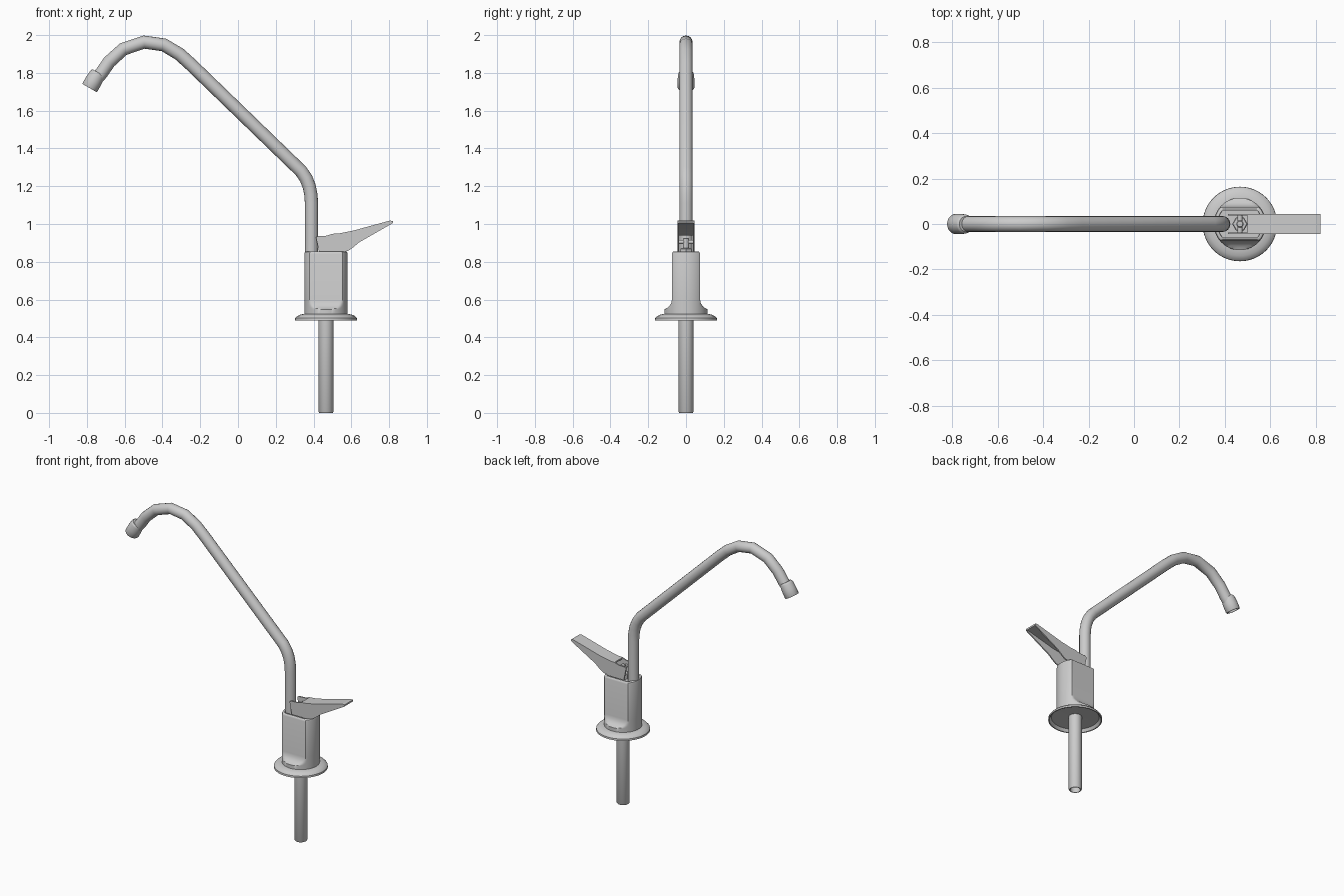
import bpy, bmesh, math
from mathutils import Vector

if "Cube" in bpy.data.objects:
    bpy.data.objects.remove(bpy.data.objects["Cube"], do_unlink=True)

AXIS = 0.466   # x of the shank, flange and body

metal = bpy.data.materials.new("brushed grey metal")
metal.use_nodes = True
GREY = (0.6, 0.6, 0.6, 1)
metal.diffuse_color = GREY
metal.node_tree.nodes["Principled BSDF"].inputs["Base Color"].default_value = GREY


def finish(obj, angle=35):
    obj.data.materials.clear()
    obj.data.materials.append(metal)
    bpy.ops.object.select_all(action='DESELECT')
    obj.select_set(True)
    bpy.context.view_layer.objects.active = obj
    bpy.ops.object.shade_smooth_by_angle(angle=math.radians(angle))
    return obj


def make(name, bm, angle=35):
    bmesh.ops.recalc_face_normals(bm, faces=bm.faces)
    mesh = bpy.data.meshes.new(name)
    bm.to_mesh(mesh)
    bm.free()
    obj = bpy.data.objects.new(name, mesh)
    bpy.context.collection.objects.link(obj)
    return finish(obj, angle)


def loft(name, rings, n=48, origin=(AXIS, 0, 0), axis=(0, 0, 1)):
    """Capped stack of circles (height, radius[, y limit]) along an axis."""
    bm = bmesh.new()
    turn = Vector((0, 0, 1)).rotation_difference(Vector(axis))
    loops = []
    for h, r, *limit in rings:
        w = limit[0] if limit else r
        loop = []
        for i in range(n):
            a = 2 * math.pi * i / n
            y = max(-w, min(w, r * math.sin(a)))
            p = turn @ Vector((r * math.cos(a), y, h)) + Vector(origin)
            loop.append(bm.verts.new(p))
        loops.append(loop)
    for lo, hi in zip(loops, loops[1:]):
        for i in range(n):
            j = (i + 1) % n
            bm.faces.new((lo[i], lo[j], hi[j], hi[i]))
    bm.faces.new(loops[0])
    bm.faces.new(loops[-1])
    return make(name, bm)


def plate(name, outline, y0, y1):
    """Side outline in x and z, extruded from y0 to y1."""
    bm = bmesh.new()
    face = bm.faces.new([bm.verts.new((x, y0, z)) for x, z in outline])
    out = bmesh.ops.extrude_face_region(bm, geom=[face])
    verts = [g for g in out["geom"] if isinstance(g, bmesh.types.BMVert)]
    bmesh.ops.translate(bm, verts=verts, vec=(0, y1 - y0, 0))
    return make(name, bm, 20)


# Threaded shank with an open lower end
loft("shank", [(0.06, 0.03), (0.0, 0.031), (0.0, 0.036), (0.006, 0.04),
               (0.52, 0.04)], 32)

# Domed flange, hollow underneath
loft("flange", [(0.512, 0.035), (0.508, 0.145), (0.49, 0.157), (0.49, 0.164),
                (0.502, 0.163), (0.512, 0.154), (0.519, 0.140),
                (0.524, 0.118), (0.526, 0.05)], 64)

# Round body with flat front and back, flaring out to a ledge below
loft("body", [(0.52, 0.115), (0.548, 0.115), (0.552, 0.115, 0.106),
              (0.558, 0.115, 0.096), (0.568, 0.115, 0.086),
              (0.582, 0.115, 0.078), (0.602, 0.115, 0.074),
              (0.842, 0.115, 0.074), (0.851, 0.112, 0.071),
              (0.855, 0.106, 0.066), (0.855, 0.098, 0.058),
              (0.838, 0.097, 0.057)], 80)

# Bent spout tube
path = [(0.389, 0.80), (0.389, 1.11), (0.386, 1.155), (0.377, 1.2),
        (0.360, 1.242), (0.333, 1.281), (-0.25, 1.845), (-0.31, 1.899),
        (-0.392, 1.948), (-0.497, 1.963), (-0.607, 1.926),
        (-0.682, 1.858), (-0.722, 1.80), (-0.752, 1.765)]
curve = bpy.data.curves.new("spout", 'CURVE')
curve.dimensions = '3D'
curve.bevel_depth = 0.035
curve.bevel_resolution = 6
curve.use_fill_caps = True
spline = curve.splines.new('POLY')
spline.points.add(len(path) - 1)
for pt, (x, z) in zip(spline.points, path):
    pt.co = (x, 0, z, 1)
spout = bpy.data.objects.new("spout", curve)
bpy.context.collection.objects.link(spout)
bpy.ops.object.select_all(action='DESELECT')
spout.select_set(True)
bpy.context.view_layer.objects.active = spout
bpy.ops.object.convert(target='MESH')
finish(bpy.context.view_layer.objects.active, 40)

# Outlet nozzle at the end of the spout, recessed at its mouth
loft("nozzle", [(-0.006, 0.034), (0.0, 0.040), (0.006, 0.042), (0.045, 0.045),
                (0.082, 0.045), (0.088, 0.042), (0.088, 0.034),
                (0.070, 0.033)], 32,
     origin=(-0.742, 0, 1.796), axis=(-0.5, 0, -0.866))

# Lever: two side cheeks joined by a top plate, open underneath
cheek = [(0.413, 0.930), (0.425, 0.936), (0.47, 0.938), (0.50, 0.948),
         (0.534, 0.950), (0.614, 0.966), (0.804, 1.018), (0.82, 1.016),
         (0.82, 1.005), (0.64, 0.902), (0.612, 0.878), (0.587, 0.860),
         (0.55, 0.848), (0.43, 0.848)]
for side, s in (("front", -1), ("back", 1)):
    plate(f"lever_{side}_cheek", cheek, s * 0.045, s * 0.037)
plate("lever_top", [(0.50, 0.948), (0.534, 0.950), (0.614, 0.966),
                    (0.804, 1.018), (0.82, 1.016), (0.82, 1.005),
                    (0.806, 1.006), (0.614, 0.955), (0.534, 0.940),
                    (0.50, 0.938)], -0.045, 0.045)

# Valve stem and pivot pin between the cheeks
loft("stem_nut", [(0.83, 0.034), (0.868, 0.034), (0.872, 0.03)], 6)
loft("valve_stem", [(0.83, 0.016), (0.922, 0.016), (0.926, 0.012)], 20)
loft("pivot_pin", [(-0.04, 0.011), (0.04, 0.011)], 16,
     origin=(AXIS, 0, 0.905), axis=(0, 1, 0))
